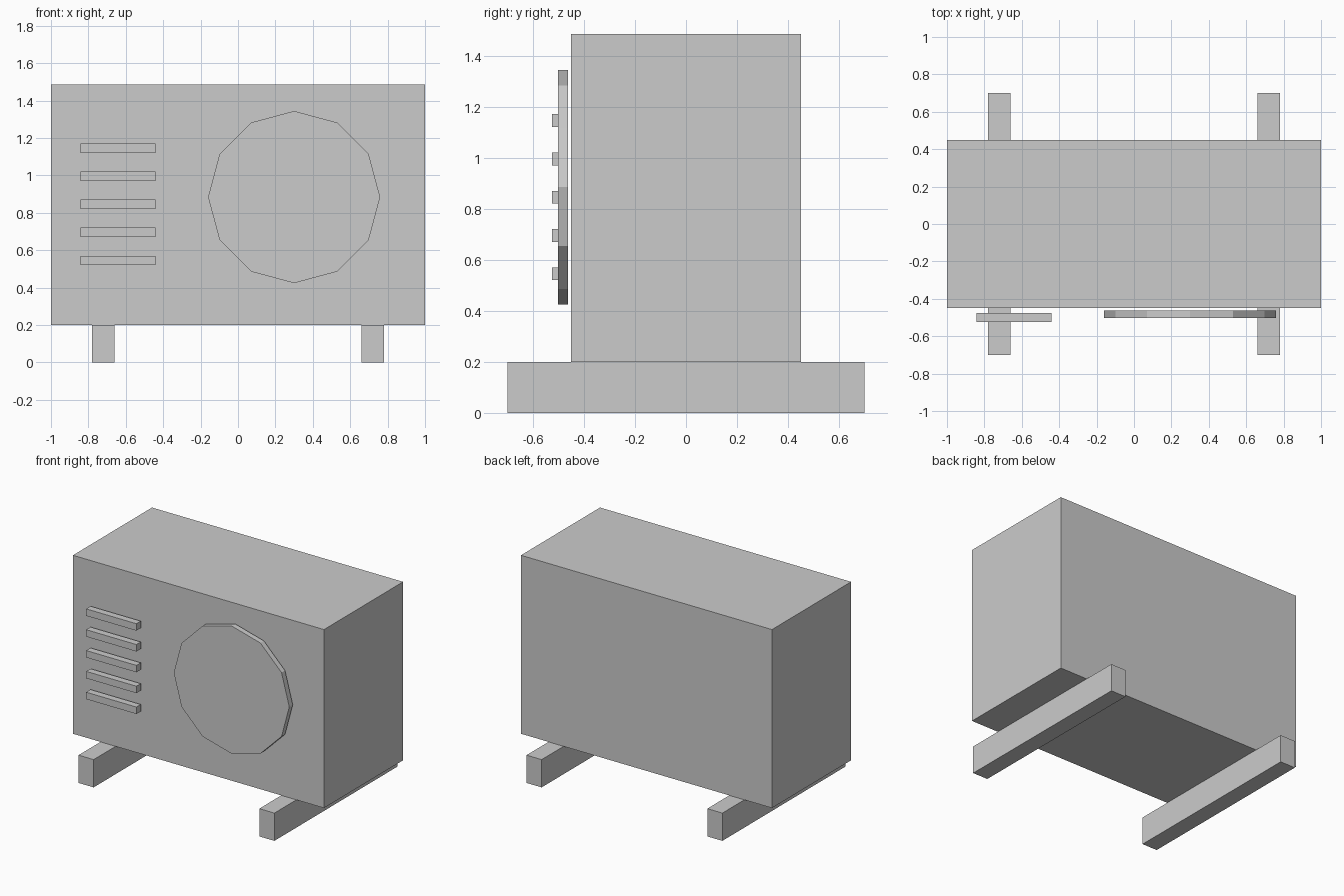
import bpy
import math

cube = bpy.data.objects.get("Cube")
if cube:
    bpy.data.objects.remove(cube, do_unlink=True)

grey = bpy.data.materials.new("light grey")
grey.use_nodes = True
colour = (0.6, 0.6, 0.6, 1)
grey.diffuse_color = colour
grey.node_tree.nodes["Principled BSDF"].inputs["Base Color"].default_value = colour


def finish(name):
    obj = bpy.context.object
    obj.name = name
    obj.data.materials.append(grey)
    bpy.ops.object.transform_apply(location=False, rotation=True, scale=True)
    return obj


def box(name, centre, size):
    bpy.ops.mesh.primitive_cube_add(size=1, location=centre)
    bpy.context.object.scale = size
    return finish(name)


# Casing
box("casing", (0, 0, 0.8425), (2, 0.9, 1.285))

# Support rails running front to back
for side, x in (("right", -0.72), ("left", 0.72)):
    box(side + "_support_rail", (x, 0, 0.1), (0.12, 1.4, 0.2))

# Twelve-sided fan cover with a corner at the top
bpy.ops.mesh.primitive_cylinder_add(vertices=12, radius=0.46, depth=0.04,
                                    location=(0.3, -0.482, 0.884),
                                    rotation=(math.pi / 2, 0, 0))
finish("fan_cover")

# Vent slats
for i in range(5):
    box(f"vent_slat_{i + 1}", (-0.642, -0.5, 0.545 + 0.15 * i), (0.4, 0.05, 0.05))
